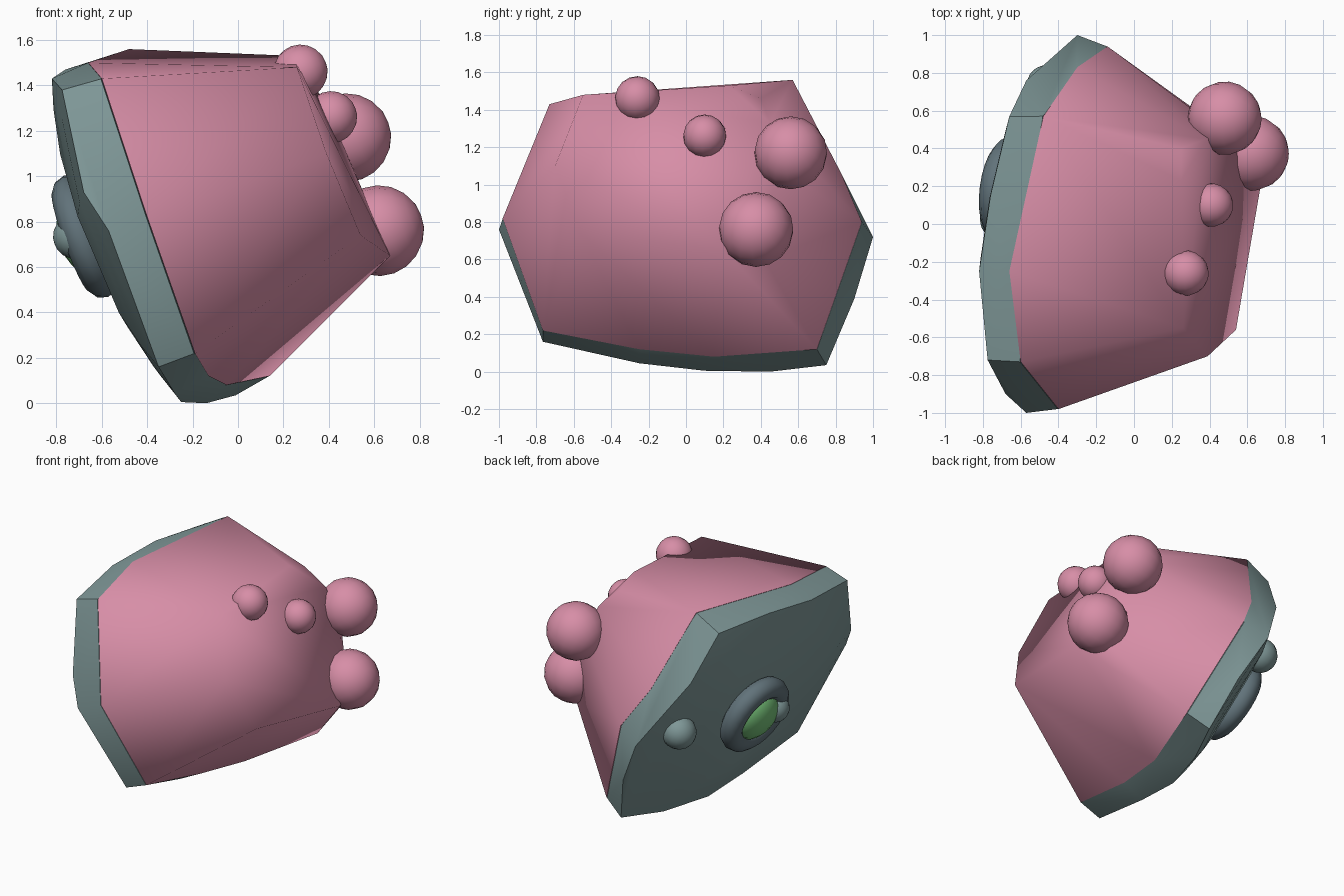
import bpy, bmesh, math
from mathutils import Vector, Matrix

if "Cube" in bpy.data.objects:
    bpy.data.objects.remove(bpy.data.objects["Cube"], do_unlink=True)


def material(name, rgb):
    m = bpy.data.materials.new(name)
    m.use_nodes = True
    m.diffuse_color = (*rgb, 1)
    m.node_tree.nodes["Principled BSDF"].inputs["Base Color"].default_value = (*rgb, 1)
    return m


pink = material("pink", (0.68, 0.27, 0.385))
teal = material("grey_teal", (0.21, 0.31, 0.31))
slate = material("slate", (0.12, 0.17, 0.195))
green = material("green", (0.18, 0.53, 0.19))

OUT = Vector((-1, 0.13, -0.37)).normalized()   # direction the base plate faces
TILT = OUT.to_track_quat("Z", "Y").to_matrix().to_4x4()


def finish(name, bm, mat, angle):
    bmesh.ops.recalc_face_normals(bm, faces=bm.faces)
    mesh = bpy.data.meshes.new(name)
    bm.to_mesh(mesh)
    bm.free()
    mesh.materials.append(mat)
    ob = bpy.data.objects.new(name, mesh)
    bpy.context.collection.objects.link(ob)
    bpy.ops.object.select_all(action="DESELECT")
    ob.select_set(True)
    bpy.context.view_layer.objects.active = ob
    bpy.ops.object.shade_smooth_by_angle(angle=math.radians(angle))
    return ob


def hull(name, points, mat, angle):
    bm = bmesh.new()
    for p in points:
        bm.verts.new(p)
    res = bmesh.ops.convex_hull(bm, input=bm.verts)
    loose = {g for g in res["geom_interior"] + res["geom_unused"]
             if isinstance(g, bmesh.types.BMVert)}
    bmesh.ops.delete(bm, geom=list(loose), context="VERTS")
    return finish(name, bm, mat, angle)


def ball(name, centre, radius, mat, flat=1.0):
    bm = bmesh.new()
    place = Matrix.Translation(centre) @ TILT @ Matrix.Diagonal((1, 1, flat, 1))
    bmesh.ops.create_uvsphere(bm, u_segments=16, v_segments=10, radius=radius, matrix=place)
    return finish(name, bm, mat, 60)


# Outline where the body meets the plate
seam = [Vector(p) for p in (
    (-.40, -.98, .82), (-.19, -.765, .22), (-.13, -.25, .12), (-.05, .15, .08),
    (.14, .70, .12), (-.14, .94, .80), (-.30, .83, 1.06), (-.48, .57, 1.56),
    (-.66, -.25, 1.50), (-.60, -.73, 1.43))]

# Outer rim of the plate
rim = [Vector(p) for p in (
    (-.57, -1, .76), (-.35, -.765, .16), (-.28, -.25, .045), (-.25, .10, .005),
    (-.14, .45, 0), (-.01, .75, .035), (-.13, .90, .39), (-.30, 1, .72),
    (-.57, .76, 1.15), (-.66, .57, 1.46), (-.76, .15, 1.47), (-.82, -.25, 1.43),
    (-.775, -.72, 1.38), (-.68, -.90, .93))]

# Tapered body with a faceted cap
cap = [(.25, .23, 1.53), (.25, .40, 1.46), (.38, .45, 1.33), (.48, .48, 1.10),
       (.67, .20, .65), (.58, .42, .60), (.54, -.56, .74), (.26, -.55, 1.48),
       (.39, -.70, 1.10)]
hull("body", seam + [Vector(p) for p in cap], pink, 80)

# Base plate: rim plus two inner rings that make a slight dome
middle = Vector((-.47, .07, .79))
dome = [middle + (p - middle) * size + OUT * rise
        for size, rise in ((0.82, 0.06), (0.55, 0.13)) for p in rim]
inside = [p + OUT * 0.004 for p in seam]
hull("base_plate", rim + dome + inside, teal, 45)

# Round bumps on the cap
for i, (centre, radius) in enumerate((
        ((.62, .375, .76), .20), ((.48, .56, 1.17), .195),
        ((.41, .10, 1.26), .115), ((.275, -.26, 1.46), .12))):
    ball(f"bump_{i + 1}", centre, radius, pink)

# Ring around the button, swept from a circle
hub = Vector((-.67, .18, .735))
bm = bmesh.new()
SIDES, TUBE = 24, 10
loops = []
for i in range(SIDES):
    a = math.tau * i / SIDES
    loop = []
    for j in range(TUBE):
        b = math.tau * j / TUBE
        r = 0.21 + 0.075 * math.cos(b)
        p = Vector((r * math.cos(a), r * math.sin(a), 0.075 * math.sin(b)))
        loop.append(bm.verts.new(hub + TILT.to_3x3() @ p))
    loops.append(loop)
for i in range(SIDES):
    p, q = loops[i], loops[(i + 1) % SIDES]
    for j in range(TUBE):
        k = (j + 1) % TUBE
        bm.faces.new((p[j], q[j], q[k], p[k]))
finish("button_ring", bm, slate, 60)

# Button and the studs beside it
ball("button", hub, 0.185, green, 0.65)
ball("side_stud", (-.455, .73, .76), 0.115, teal)
ball("ring_stud", (-.715, .02, .735), 0.1, teal)
